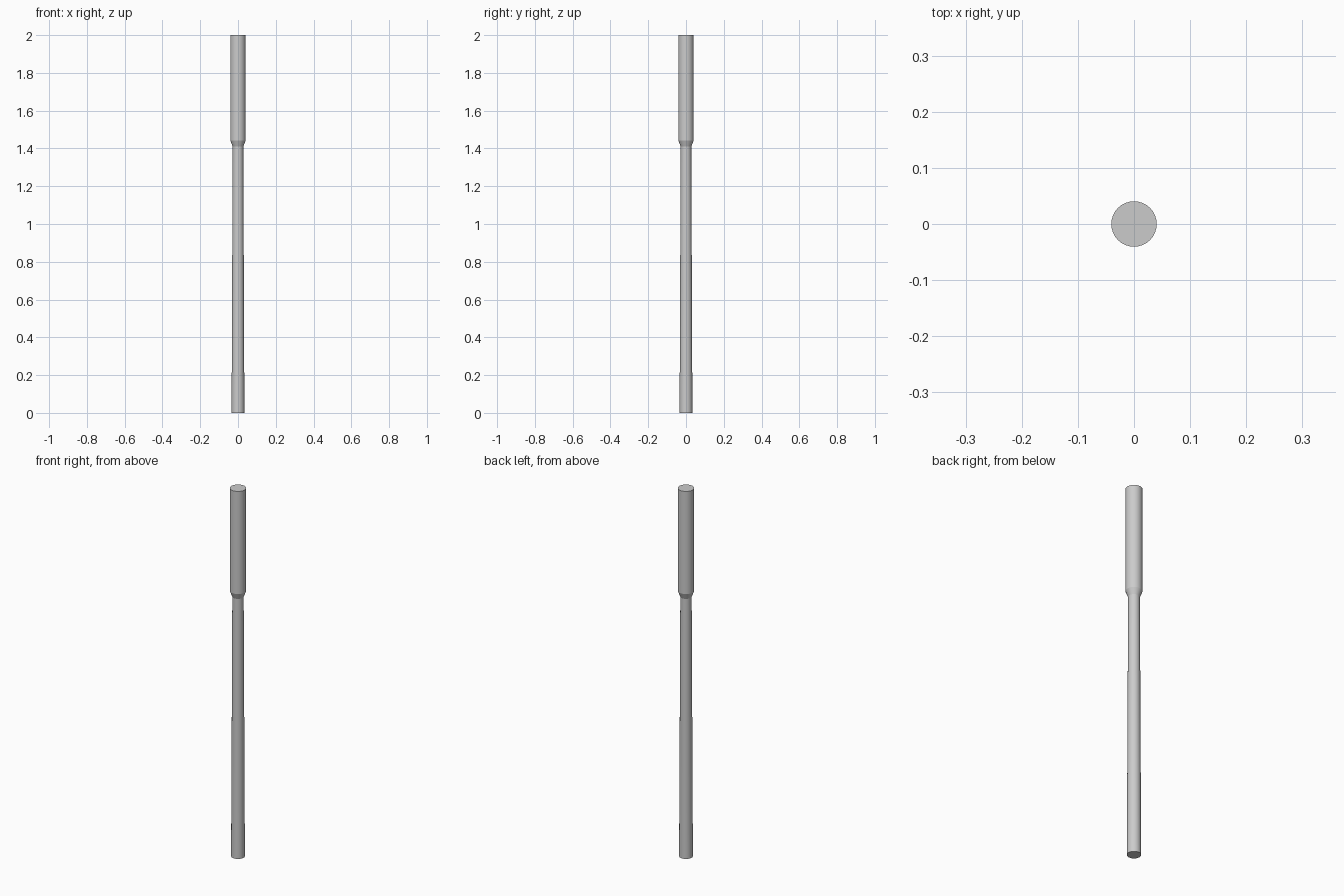
import bpy, bmesh, math

if "Cube" in bpy.data.objects:
    bpy.data.objects.remove(bpy.data.objects["Cube"])

SIDES = 32


def lathe(name, profile):
    # Closed round body from (radius, height) pairs, bottom to top
    bm = bmesh.new()
    rings = []
    for r, z in profile:
        rings.append([bm.verts.new((r * math.cos(2 * math.pi * i / SIDES),
                                    r * math.sin(2 * math.pi * i / SIDES), z))
                      for i in range(SIDES)])
    for a, b in zip(rings, rings[1:]):
        for i in range(SIDES):
            j = (i + 1) % SIDES
            bm.faces.new((a[i], a[j], b[j], b[i]))
    bm.faces.new(rings[0][::-1])
    bm.faces.new(rings[-1])
    mesh = bpy.data.meshes.new(name)
    bm.to_mesh(mesh)
    bm.free()
    obj = bpy.data.objects.new(name, mesh)
    bpy.context.collection.objects.link(obj)
    bpy.ops.object.select_all(action='DESELECT')
    obj.select_set(True)
    bpy.context.view_layer.objects.active = obj
    bpy.ops.object.shade_smooth_by_angle(angle=math.radians(20))
    return obj


# Slightly tapered shaft, flared collar and thick upper cylinder in one body
lathe("tapered_pole", [(0.034, 0.0), (0.028, 1.41), (0.0405, 1.442), (0.0405, 2.0)])
